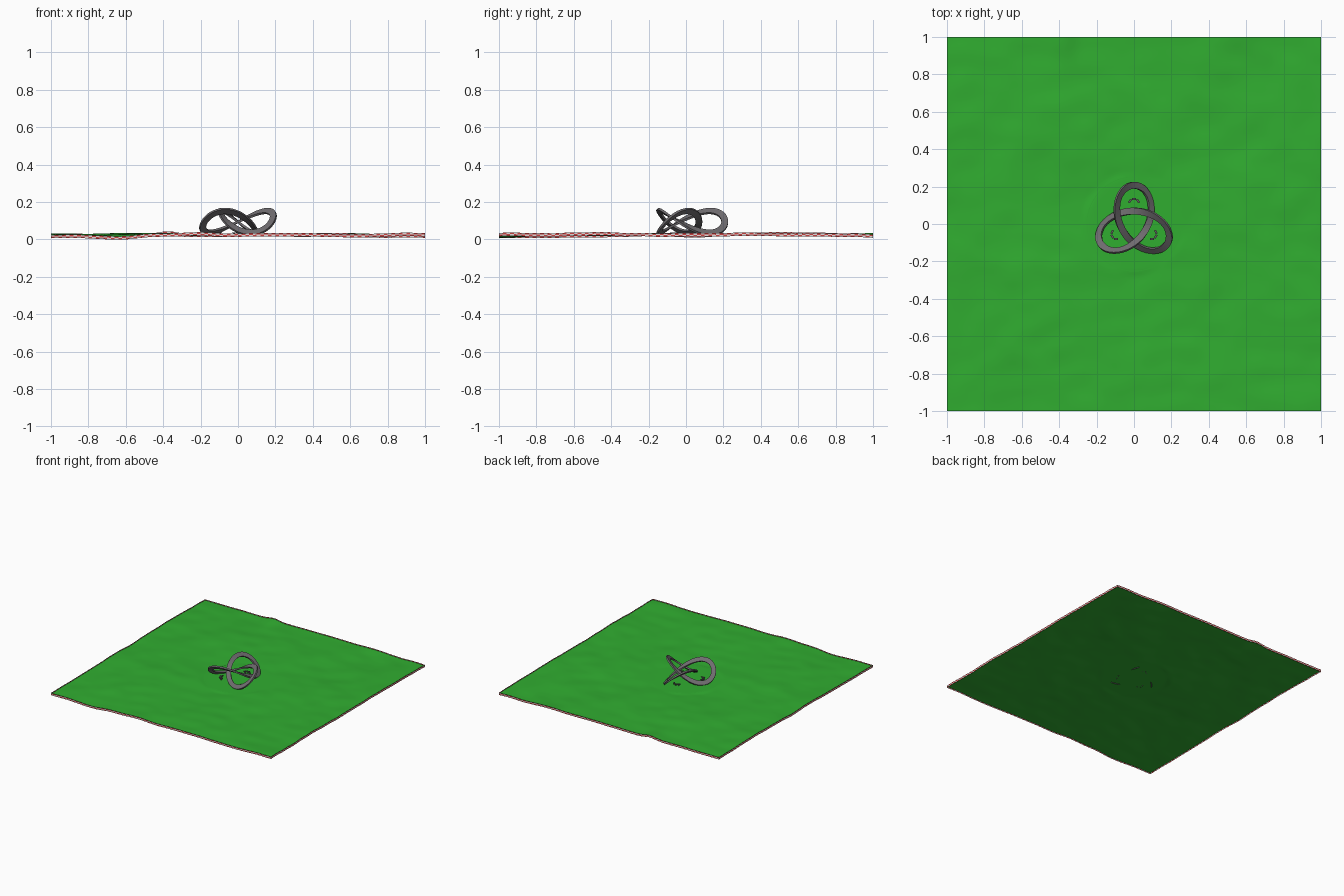
import bpy, bmesh, math
from mathutils import Vector, Matrix, noise

if "Cube" in bpy.data.objects:
    bpy.data.objects.remove(bpy.data.objects["Cube"])


def material(name, rgb):
    m = bpy.data.materials.new(name)
    m.diffuse_color = (*rgb, 1)
    m.use_nodes = True
    m.node_tree.nodes["Principled BSDF"].inputs["Base Color"].default_value = m.diffuse_color
    return m


GREEN = material("grass", (0.03, 0.42, 0.03))
RED = material("edge_red", (0.6, 0.05, 0.05))
WHITE = material("edge_white", (0.75, 0.7, 0.7))
DARK = material("dark_stone", (0.12, 0.11, 0.12))
STEEL = material("dark_steel", (0.16, 0.15, 0.16))


def finish(name, bm, *mats):
    mesh = bpy.data.meshes.new(name)
    bmesh.ops.recalc_face_normals(bm, faces=bm.faces)
    bm.to_mesh(mesh)
    bm.free()
    for m in mats:
        mesh.materials.append(m)
    obj = bpy.data.objects.new(name, mesh)
    bpy.context.collection.objects.link(obj)
    return obj


PLAZA_R, PLAZA_Z = 0.25, 0.024


def ground(x, y):
    # Gentle rolling height, flattened into a round plaza at the centre
    p = Vector((x * 2.0 + 3.1, y * 2.6 + 1.7, 0.4))
    z = 0.025 + 0.012 * noise.noise(p) + 0.005 * noise.noise(p * 3.1)
    z += 0.012 * math.exp(-((x + 0.37) / 0.06) ** 2 - ((y - 1) / 0.15) ** 2)
    z -= 0.010 * math.exp(-((x + 0.6) / 0.12) ** 2 - ((y + 1) / 0.2) ** 2)
    k = min(max((math.hypot(x, y) - PLAZA_R) / 0.03, 0), 1)
    return max(PLAZA_Z + (z - PLAZA_Z) * k, 0.005)


# Terrain sheet
N = 120
bm = bmesh.new()
bmesh.ops.create_grid(bm, x_segments=N, y_segments=N, size=1)
for v in bm.verts:
    v.co.z = ground(v.co.x, v.co.y)
terrain = finish("terrain", bm, GREEN)
for p in terrain.data.polygons:
    p.use_smooth = True

# Checked edging strip that follows the four sides of the terrain
bm = bmesh.new()
SEG = 100
corners = [(-1, -1), (1, -1), (1, 1), (-1, 1)]
for i in range(4):
    a, b = Vector(corners[i]), Vector(corners[(i + 1) % 4])
    for s in range(SEG):
        p, q = a.lerp(b, s / SEG), a.lerp(b, (s + 1) / SEG)
        for r in range(2):
            lo, hi = -0.01 + r * 0.009, -0.001 + r * 0.009
            f = bm.faces.new([bm.verts.new((c.x, c.y, max(ground(*c) + h, 0)))
                              for c, h in ((p, lo), (q, lo), (q, hi), (p, hi))])
            f.material_index = (s + r) % 2
bmesh.ops.remove_doubles(bm, verts=bm.verts, dist=1e-5)
finish("terrain_edging", bm, RED, WHITE)

# Thin rim around the plaza
bm = bmesh.new()
M = 64
for i in range(M):
    t = [2 * math.pi * (i + d) / M for d in (0, 1)]
    bm.faces.new([bm.verts.new((r * math.cos(a), r * math.sin(a), PLAZA_Z + 0.001))
                  for r, a in ((PLAZA_R, t[0]), (PLAZA_R + 0.004, t[0]),
                               (PLAZA_R + 0.004, t[1]), (PLAZA_R, t[1]))])
bmesh.ops.remove_doubles(bm, verts=bm.verts, dist=1e-5)
finish("plaza_rim", bm, GREEN)


# Three-lobed knot made from a flat band
def knot(t):
    s = 0.069
    return Vector((s * (math.sin(t) + 2 * math.sin(2 * t)),
                   s * (-math.cos(t) + 2 * math.cos(2 * t)),
                   0.094 + 0.058 * math.sin(3 * t)))


bm = bmesh.new()
K, W, T = 180, 0.018, 0.006
rings = []
for i in range(K):
    t, e = 2 * math.pi * i / K, 0.02
    p0, p, p1 = knot(t - e), knot(t), knot(t + e)
    tangent = (p1 - p0).normalized()
    bend = p0 + p1 - 2 * p
    side = (bend - tangent * bend.dot(tangent)).normalized()
    up = tangent.cross(side)
    rings.append([bm.verts.new(p + side * W * u + up * T * v)
                  for u, v in ((-1, -1), (1, -1), (1, 1), (-1, 1))])
for i in range(K):
    a, b = rings[i], rings[(i + 1) % K]
    for j in range(4):
        bm.faces.new((a[j], a[(j + 1) % 4], b[(j + 1) % 4], b[j]))
band = finish("knot_sculpture", bm, STEEL)
bpy.context.view_layer.objects.active = band
band.select_set(True)
bpy.ops.object.shade_smooth_by_angle(angle=math.radians(40))

# Three small curved benches, each a seat arc on block legs
for n in range(3):
    bm = bmesh.new()
    turn = Matrix.Rotation(n * 2 * math.pi / 3, 4, 'Z') @ Matrix.Translation((0, 0.108, 0))
    for ang in (-55, 0, 55):
        place = turn @ Matrix.Rotation(math.radians(ang), 4, 'Z')
        for w, d, h, z in ((0.022, 0.011, 0.004, 0.036), (0.008, 0.008, 0.012, 0.029)):
            bmesh.ops.create_cube(bm, size=1, matrix=place
                                  @ Matrix.Translation((0, 0.026, z))
                                  @ Matrix.Diagonal((w, d, h, 1)))
    finish("bench_%d" % (n + 1), bm, DARK)
